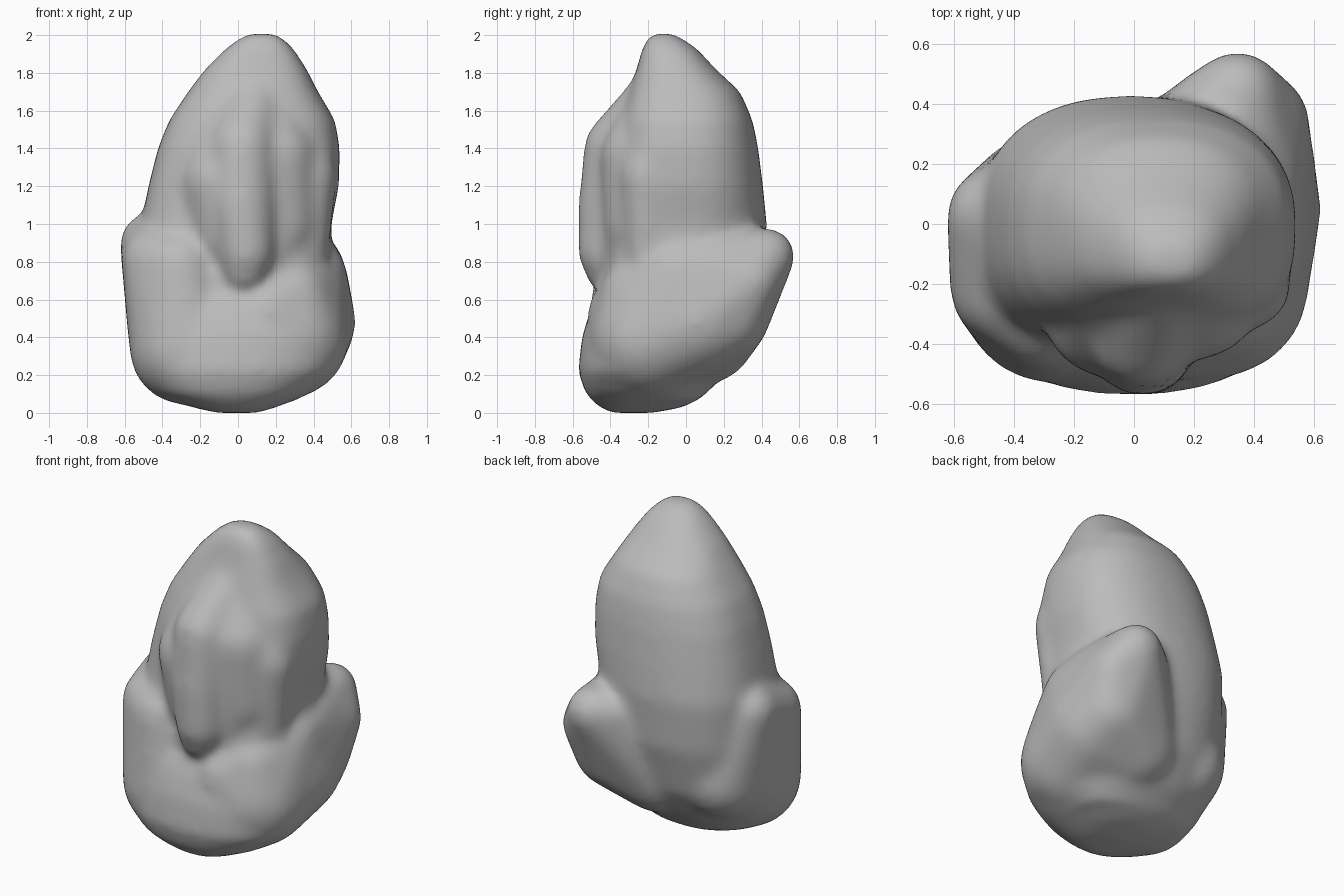
import bpy
import bmesh
import math
from mathutils import Vector

if "Cube" in bpy.data.objects:
    bpy.data.objects.remove(bpy.data.objects["Cube"], do_unlink=True)

SIDES = 40


def make_object(name, bm):
    """Turn a bmesh into a named object in the scene."""
    bmesh.ops.recalc_face_normals(bm, faces=bm.faces)
    mesh = bpy.data.meshes.new(name)
    bm.to_mesh(mesh)
    bm.free()
    obj = bpy.data.objects.new(name, mesh)
    bpy.context.collection.objects.link(obj)
    return obj


def loft(name, rings, front_power, back_power):
    """Skin a stack of rounded rings: height, x range, y range."""
    bm = bmesh.new()
    loops = []
    for z, left, right, front, back in rings:
        loop = []
        for i in range(SIDES):
            angle = math.tau * i / SIDES
            c, s = math.cos(angle), math.sin(angle)
            power = front_power if s < 0 else back_power
            c = math.copysign(abs(c) ** (2 / power), c)
            s = math.copysign(abs(s) ** (2 / power), s)
            x = (left + right) / 2 + c * (right - left) / 2
            y = (front + back) / 2 + s * (back - front) / 2
            loop.append(bm.verts.new((x, y, z)))
        loops.append(loop)
    for low, high in zip(loops, loops[1:]):
        for i in range(SIDES):
            j = (i + 1) % SIDES
            bm.faces.new((low[i], low[j], high[j], high[i]))
    bm.faces.new(loops[0][::-1])
    bm.faces.new(loops[-1])
    return make_object(name, bm)


def soft_hull(name, balls):
    """Wrap a tight rounded skin around a group of balls: x, y, z, radius."""
    source = bmesh.new()
    for x, y, z, radius in balls:
        made = bmesh.ops.create_icosphere(source, subdivisions=3, radius=radius)
        bmesh.ops.translate(source, verts=made["verts"], vec=(x, y, z))
    bm = bmesh.new()
    for vert in source.verts:
        bm.verts.new(vert.co)
    source.free()
    bmesh.ops.convex_hull(bm, input=bm.verts[:])
    loose = [v for v in bm.verts if not v.link_faces]
    bmesh.ops.delete(bm, geom=loose, context="VERTS")
    return make_object(name, bm)


# Tall domed core, squarer at the front
core = loft("rounded_body", [
    (.06, -.3, .3, -.4, .05), (.2, -.46, .42, -.45, .2),
    (.4, -.53, .47, -.45, .32), (.7, -.53, .48, -.45, .4),
    (1, -.52, .49, -.41, .42), (1.2, -.48, .53, -.4, .4),
    (1.4, -.43, .535, -.38, .375), (1.55, -.37, .51, -.35, .345),
    (1.7, -.27, .42, -.31, .28), (1.82, -.18, .36, -.27, .15),
    (1.93, -.07, .29, -.24, .05), (1.99, .01, .23, -.21, -.04),
    (2.01, .06, .18, -.17, -.08),
], 2.9, 2.3)

# Heavy rounded foot, tucked under the body at the back
base = loft("base", [
    (0, -.12, .1, -.4, -.18), (.03, -.25, .2, -.47, -.02),
    (.1, -.44, .37, -.54, .1), (.22, -.55, .52, -.58, .17),
    (.4, -.58, .57, -.56, .2), (.53, -.58, .57, -.52, .2),
    (.62, -.55, .55, -.48, .2), (.7, -.46, .48, -.4, .2),
], 2.3, 2.3)

# Raised wall on the -x side, wrapping round to the front
left_wall = soft_hull("left_wall", [
    (-.47, .02, .9, .16), (-.43, -.22, .8, .19),
    (-.31, -.29, .77, .2), (-.28, -.24, .34, .3),
    (-.35, -.05, .45, .24), (-.3, .04, .46, .26),
])

# Broad wall on the +x side, ending in a blunt knob at the back
right_wall = soft_hull("right_wall", [
    (.34, .42, .83, .15), (.24, .36, .82, .14), (.43, .34, .7, .15),
    (.37, .15, .78, .18), (.37, -.05, .73, .2), (.29, -.26, .62, .2),
    (.15, -.35, .53, .18), (.27, -.21, .39, .31), (.33, .04, .48, .29),
    (.34, .2, .52, .24), (.1, .09, .42, .27),
])

# Broad front swelling, with a ridge and a smaller fold on it
swelling = soft_hull("front_swelling", [
    (.1, -.1, 1.66, .2), (-.03, -.16, 1.54, .2), (-.09, -.3, 1.22, .22),
    (.2, -.24, 1.35, .22), (-.05, -.29, .95, .21),
    (.22, -.24, 1, .2), (.08, -.28, .75, .18),
])
ridge = soft_hull("front_ridge", [
    (.09, -.14, 1.68, .17), (.02, -.37, 1.4, .18),
    (.02, -.4, 1.1, .18), (.04, -.43, .85, .15), (.03, -.42, .75, .12),
])
fold = soft_hull("side_fold", [
    (.32, -.15, 1.55, .14), (.37, -.21, 1.25, .15), (.33, -.2, .8, .14),
])

# Fuse the parts into one skin
bm = bmesh.new()
for part in (core, base, left_wall, right_wall, swelling, ridge, fold):
    bm.from_mesh(part.data)
    if part is not core:
        bpy.data.objects.remove(part, do_unlink=True)
bm.to_mesh(core.data)
bm.free()

remesh = core.modifiers.new("fuse", "REMESH")
remesh.mode = "VOXEL"
remesh.voxel_size = .022
smooth = core.modifiers.new("soften", "SMOOTH")
smooth.factor = .5
smooth.iterations = 26
bpy.context.view_layer.update()
evaluated = core.evaluated_get(bpy.context.evaluated_depsgraph_get())
skin = bpy.data.meshes.new_from_object(evaluated)
core.modifiers.clear()
core.data = skin

# Rest it on the ground, centred
low, high = (Vector([pick(v.co[i] for v in skin.vertices) for i in range(3)])
             for pick in (min, max))
middle = Vector(((low.x + high.x) / 2, (low.y + high.y) / 2, low.z))
for vert in skin.vertices:
    vert.co -= middle

# Plain grey finish
grey = bpy.data.materials.new("plain_grey")
grey.use_nodes = True
colour = (.5, .5, .5, 1)
grey.diffuse_color = colour
for node in grey.node_tree.nodes:
    if node.type == "BSDF_PRINCIPLED":
        node.inputs["Base Color"].default_value = colour
skin.materials.clear()
skin.materials.append(grey)
for face in skin.polygons:
    face.use_smooth = True
    face.material_index = 0
